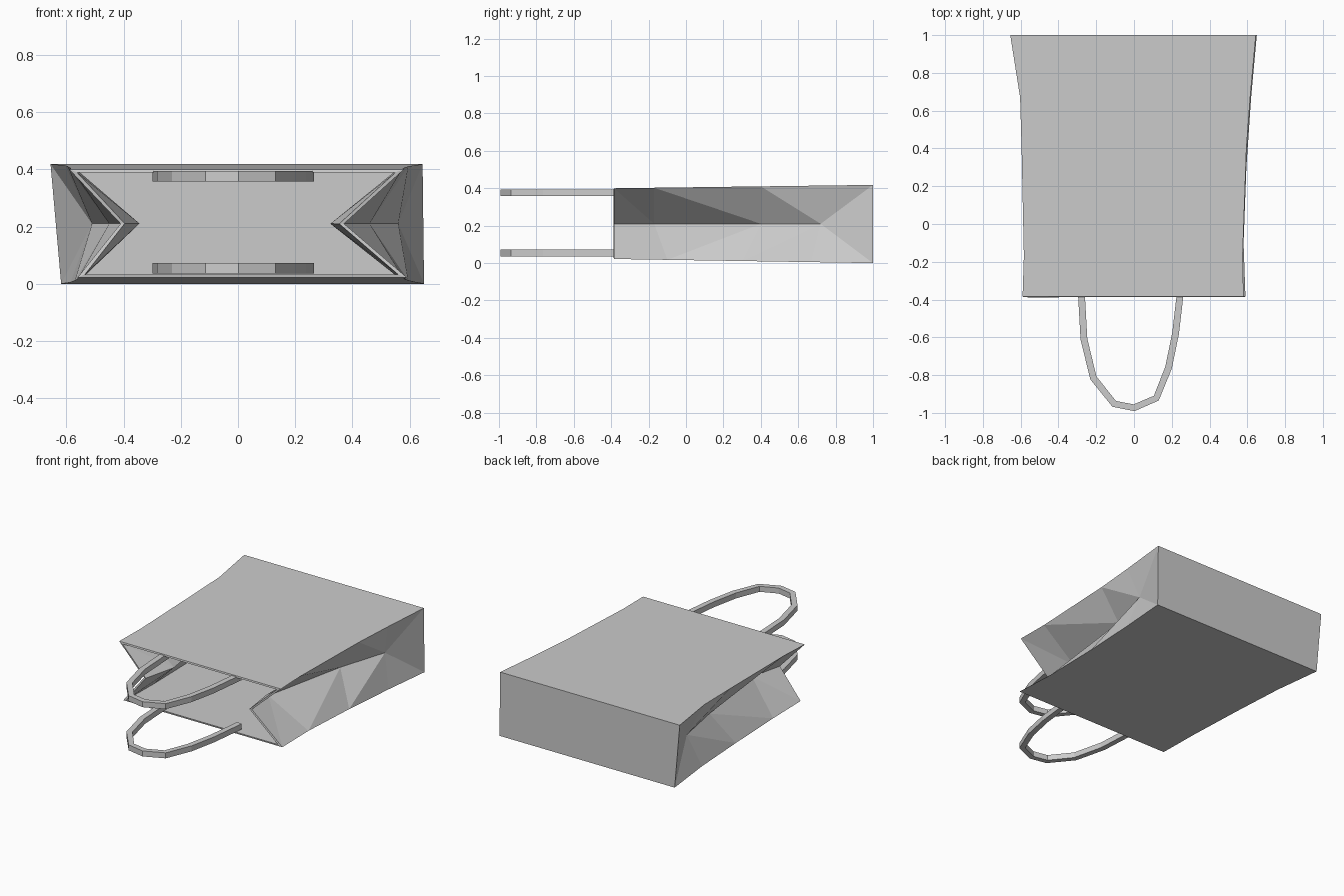
import bpy, bmesh
from mathutils import Vector

cube = bpy.data.objects.get("Cube")
if cube:
    bpy.data.objects.remove(cube, do_unlink=True)

paper = bpy.data.materials.new("grey paper")
paper.use_nodes = True
GREY = (0.6, 0.6, 0.6, 1)
paper.diffuse_color = GREY
paper.node_tree.nodes["Principled BSDF"].inputs["Base Color"].default_value = GREY

FRONT, BACK = -0.385, 1.0


def finish(name, bm):
    bmesh.ops.recalc_face_normals(bm, faces=bm.faces)
    mesh = bpy.data.meshes.new(name)
    bm.to_mesh(mesh)
    bm.free()
    mesh.materials.append(paper)
    obj = bpy.data.objects.new(name, mesh)
    bpy.context.collection.objects.link(obj)
    return obj


def panel_z(y, upper):
    t = (y - FRONT) / (BACK - FRONT)
    return 0.4 + 0.018 * t if upper else 0.022 * (1 - t)


# Bag shell: long edges of the two broad panels, and the folded side creases
def edge(bm, stations, upper):
    return [bm.verts.new((x, y, panel_z(y, upper))) for x, y in stations]


def gusset(bm, rim, crease):
    for i in range(len(crease) - 1):
        bm.faces.new((rim[i], rim[i + 1], crease[i + 1]))
        bm.faces.new((rim[i], crease[i + 1], crease[i]))
    bm.faces.new((rim[-2], rim[-1], crease[-1]))


def side(bm, top, bottom, creases):
    upper, lower = edge(bm, top, True), edge(bm, bottom, False)
    crease = [bm.verts.new((x, y, 0.21)) for x, y in creases]
    gusset(bm, upper, crease)
    gusset(bm, lower, crease)
    bm.faces.new((upper[-1], lower[-1], crease[-1]))
    return upper, lower


bm = bmesh.new()
left_top, left_bottom = side(
    bm,
    [(0.58, FRONT), (0.575, -0.17), (0.595, 0.4), (0.615, 0.67), (0.645, BACK)],
    [(0.59, FRONT), (0.58, -0.1), (0.595, 0.3), (0.62, 0.67), (0.65, BACK)],
    [(0.37, FRONT), (0.34, -0.17), (0.46, 0.4), (0.56, 0.72)])
right_top, right_bottom = side(
    bm,
    [(-0.59, FRONT), (-0.583, -0.17), (-0.595, 0.4), (-0.603, 0.67), (-0.655, BACK)],
    [(-0.56, FRONT), (-0.56, -0.1), (-0.57, 0.3), (-0.585, 0.67), (-0.618, BACK)],
    [(-0.41, FRONT), (-0.36, -0.17), (-0.45, 0.4), (-0.51, 0.72)])

# Delete doubled corner triangles, then close the broad panels and the base
bmesh.ops.remove_doubles(bm, verts=bm.verts, dist=0.0001)
for a, b in ((left_top, right_top), (left_bottom, right_bottom)):
    for i in range(len(a) - 1):
        bm.faces.new((a[i], a[i + 1], b[i + 1], b[i]))
bm.faces.new((left_top[-1], left_bottom[-1], right_bottom[-1], right_top[-1]))
bag = finish("bag_shell", bm)
thickness = bag.modifiers.new("paper thickness", "SOLIDIFY")
thickness.thickness = 0.011
thickness.offset = -1
thickness.use_even_offset = True


# Flat strap handles following a loop in plan
LOOP = [(-0.28, -0.34), (-0.265, -0.61), (-0.215, -0.815), (-0.105, -0.952),
        (0, -0.973), (0.118, -0.922), (0.183, -0.76), (0.22, -0.58), (0.248, -0.34)]


def handle(name, low, high):
    bm = bmesh.new()
    points = [Vector(p) for p in LOOP]
    rings = []
    for i, p in enumerate(points):
        ahead = (points[min(i + 1, len(points) - 1)] - p).normalized()
        behind = (p - points[max(i - 1, 0)]).normalized()
        along = (ahead + behind).normalized()
        out = Vector((along.y, -along.x)) * 0.018
        corners = ((p + out, low), (p + out, high), (p - out, high), (p - out, low))
        rings.append([bm.verts.new((q.x, q.y, z)) for q, z in corners])
    for a, b in zip(rings, rings[1:]):
        for k in range(4):
            n = (k + 1) % 4
            bm.faces.new((a[k], a[n], b[n], b[k]))
    bm.faces.new(rings[0])
    bm.faces.new(rings[-1])
    finish(name, bm)


handle("upper_handle", 0.358, 0.394)
handle("lower_handle", 0.036, 0.072)
